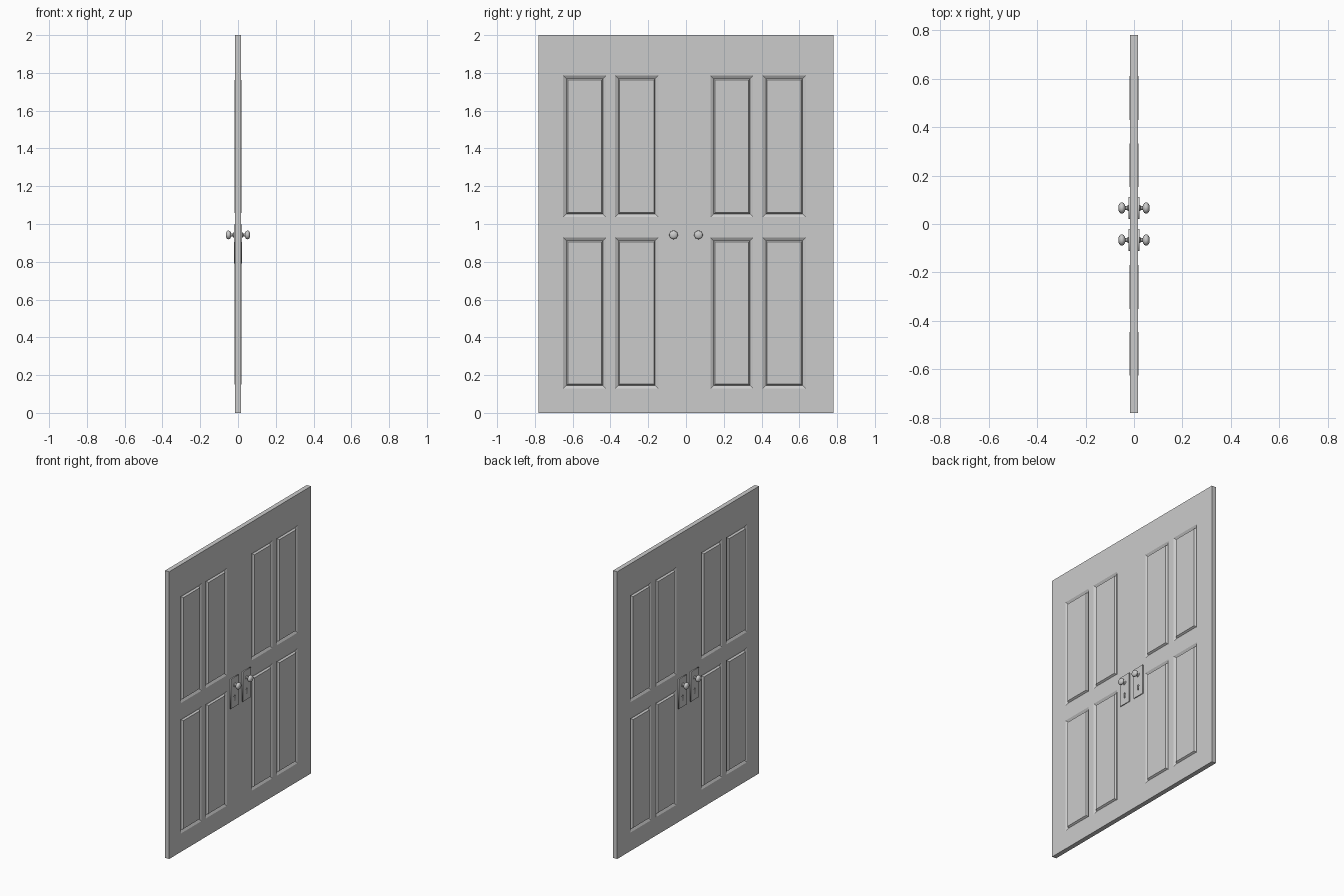
import bpy, bmesh, math
from mathutils import Matrix

if "Cube" in bpy.data.objects:
    bpy.data.objects.remove(bpy.data.objects["Cube"])

H = 0.016          # half thickness of the slab
W = 0.78           # half width of the slab
KNOB_Y, KNOB_Z = 0.066, 0.942


def add_object(name, bm):
    bmesh.ops.recalc_face_normals(bm, faces=bm.faces)
    me = bpy.data.meshes.new(name)
    bm.to_mesh(me)
    bm.free()
    ob = bpy.data.objects.new(name, me)
    bpy.context.collection.objects.link(ob)
    return ob


def mirror_x(ob, merge=False):
    m = ob.modifiers.new("mirror", 'MIRROR')
    m.use_axis = (True, False, False)
    m.use_mirror_merge = merge


# Door slab: half thickness grid with grooved raised panels, mirrored front to back
ys = [-W, -0.65, -0.423, -0.375, -0.146, 0.129, 0.356, 0.406, 0.634, W]
zs = [0, 0.128, 0.929, 1.036, 1.786, 2.0]
bm = bmesh.new()
grid = [[bm.verts.new((H, y, z)) for z in zs] for y in ys]
panels = []
for i in range(len(ys) - 1):
    for j in range(len(zs) - 1):
        f = bm.faces.new((grid[i][j], grid[i + 1][j], grid[i + 1][j + 1], grid[i][j + 1]))
        if i % 2 and j % 2:
            panels.append(f)
rim = [e for e in bm.edges if e.is_boundary]
walls = bmesh.ops.extrude_edge_only(bm, edges=rim)["geom"]
for v in walls:
    if isinstance(v, bmesh.types.BMVert):
        v.co.x = 0
bm.normal_update()
for thickness, depth in ((0.017, -0.010), (0.007, 0.0125)):
    bmesh.ops.inset_individual(bm, faces=panels, thickness=thickness, depth=depth,
                               use_even_offset=True)
    bm.normal_update()
mirror_object = add_object("double_door", bm)
mirror_x(mirror_object, True)


# Lock plate: rectangle with a keyhole, drawn as a filled flat curve
def lock_plate(name, y):
    cu = bpy.data.curves.new(name, 'CURVE')
    cu.dimensions = '2D'
    cu.fill_mode = 'BOTH'
    cu.extrude = 0.004
    hw = 0.0445
    outline = [(-hw, 0.79), (hw, 0.79), (hw, 0.997), (-hw, 0.997)]
    hole = [(0.0075 * math.cos(a), 0.863 + 0.0075 * math.sin(a))
            for a in (math.radians(-55 + 290 * k / 12) for k in range(13))]
    hole += [(-0.0055, 0.833), (0.0055, 0.833)]
    for pts in (outline, hole):
        sp = cu.splines.new('POLY')
        sp.points.add(len(pts) - 1)
        for p, (a, b) in zip(sp.points, pts):
            p.co = (a, b, 0, 1)
        sp.use_cyclic_u = True
    tmp = bpy.data.objects.new(name + "_outline", cu)
    bpy.context.collection.objects.link(tmp)
    bpy.context.view_layer.update()
    me = bpy.data.meshes.new_from_object(
        tmp.evaluated_get(bpy.context.evaluated_depsgraph_get()))
    bpy.data.objects.remove(tmp)
    turn = Matrix.Rotation(math.pi / 2, 4, 'Z') @ Matrix.Rotation(math.pi / 2, 4, 'X')
    me.transform(Matrix.Translation((0.018, y, 0)) @ turn)
    ob = bpy.data.objects.new(name, me)
    bpy.context.collection.objects.link(ob)
    mirror_x(ob)


# Knob: collar, neck and flattened ball, lathed around x
def knob(name, y):
    profile = [(0.021, 0.0), (0.021, 0.014), (0.025, 0.013), (0.028, 0.008),
               (0.036, 0.0075), (0.038, 0.014), (0.042, 0.020), (0.048, 0.023),
               (0.054, 0.0225), (0.059, 0.019), (0.063, 0.012), (0.064, 0.0)]
    bm = bmesh.new()
    vs = [bm.verts.new((x, y + r, KNOB_Z)) for x, r in profile]
    es = [bm.edges.new(p) for p in zip(vs, vs[1:])]
    bmesh.ops.spin(bm, geom=vs + es, cent=(0, y, KNOB_Z), axis=(1, 0, 0),
                   angle=math.tau, steps=24)
    bmesh.ops.remove_doubles(bm, verts=bm.verts, dist=0.0001)
    ob = add_object(name, bm)
    mirror_x(ob)
    bpy.ops.object.select_all(action='DESELECT')
    ob.select_set(True)
    bpy.context.view_layer.objects.active = ob
    bpy.ops.object.shade_smooth_by_angle(angle=math.radians(40))


for side, s in (("left", -1), ("right", 1)):
    lock_plate("lock_plate_" + side, s * KNOB_Y)
    knob("door_knob_" + side, s * KNOB_Y)
